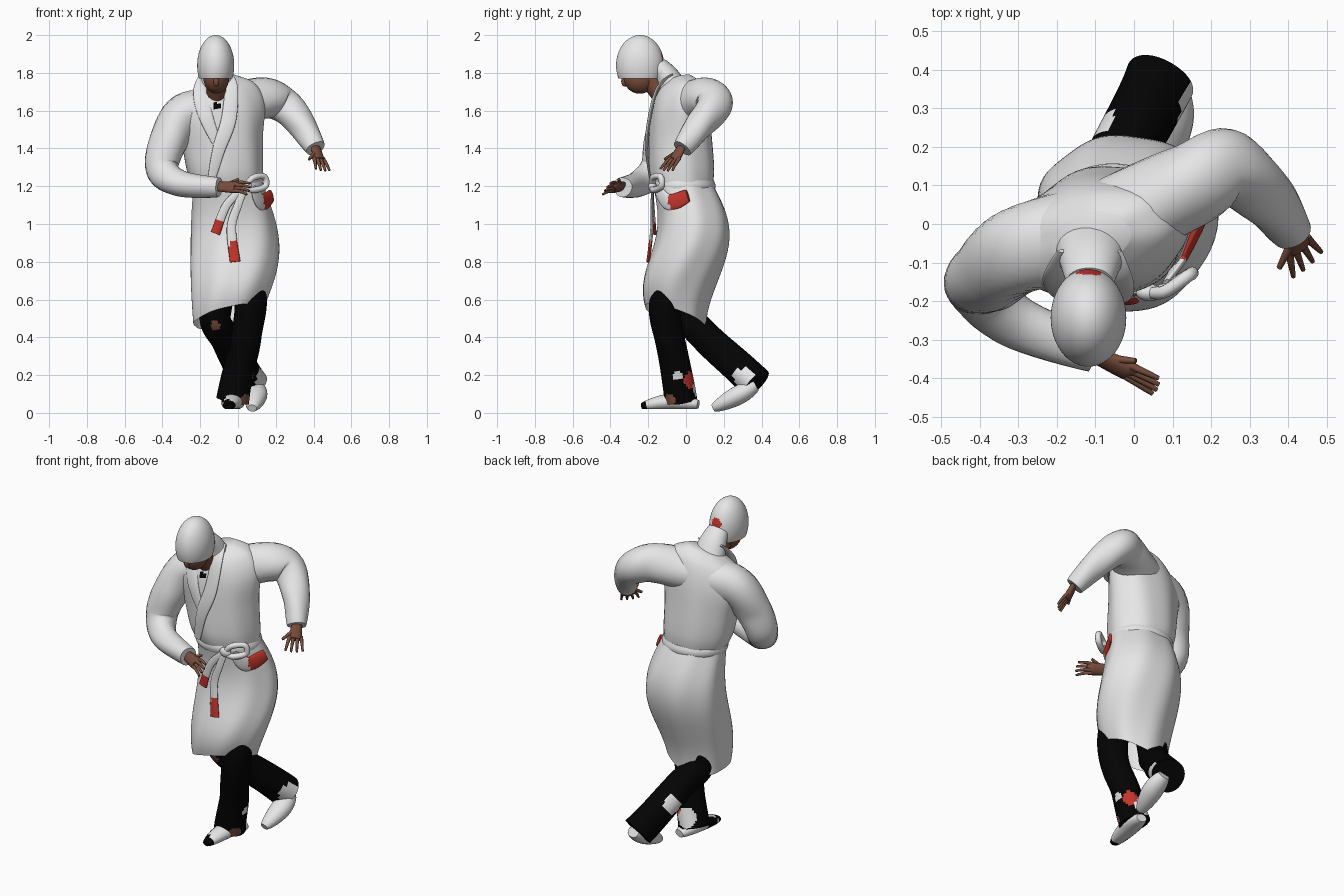
import bpy
from math import sin, cos, pi
from mathutils import Vector

if "Cube" in bpy.data.objects:
    bpy.data.objects.remove(bpy.data.objects["Cube"])


def material(name, color):
    m = bpy.data.materials.new(name)
    m.use_nodes = True
    m.diffuse_color = (*color, 1)
    shader = m.node_tree.nodes["Principled BSDF"]
    shader.inputs["Base Color"].default_value = (*color, 1)
    shader.inputs["Roughness"].default_value = .8
    return m


MATERIALS = [material("white_cloth", (.8, .8, .81)),
             material("black_cloth", (.001, .001, .001)),
             material("brown_skin", (.19, .075, .045)),
             material("red_trim", (.55, .035, .025))]
WHITE, BLACK, SKIN, RED = range(len(MATERIALS))
FORWARD, UP = Vector((0, 1, 0)), Vector((0, 0, 1))


def smooth_path(keys, steps):
    """Catmull-Rom interpolation of tuples of any length."""
    result = []
    last = len(keys) - 1
    for i in range(last):
        near = [keys[min(max(i + k, 0), last)] for k in (-1, 0, 1, 2)]
        for s in range(steps):
            t = s / steps
            result.append([b + t / 2 * (c - a + t * (2 * a - 5 * b + 4 * c - d
                           + t * (3 * (b - c) + d - a))) for a, b, c, d in zip(*near)])
    return result + [list(keys[last])]


def skin(name, rings, color, patches=(), floor=0, open_end=False):
    """Join rings into a smooth surface; each patch is a colour, a centre and a reach."""
    n = len(rings[0])
    verts = [(p[0], p[1], max(p[2], floor)) for ring in rings for p in ring]
    faces = [(a * n + b, a * n + (b + 1) % n, (a + 1) * n + (b + 1) % n, (a + 1) * n + b)
             for a in range(len(rings) - 1) for b in range(n)]
    faces.append(tuple(reversed(range(n))))
    if not open_end:
        faces.append(tuple(range(len(verts) - n, len(verts))))
    mesh = bpy.data.meshes.new(name)
    mesh.from_pydata(verts, [], faces)
    for m in MATERIALS:
        mesh.materials.append(m)
    for face in mesh.polygons:
        face.material_index = color
        for patch_color, center, reach in patches:
            if (face.center - Vector(center)).length < reach:
                face.material_index = patch_color
    part = bpy.data.objects.new(name, mesh)
    bpy.context.collection.objects.link(part)
    bpy.ops.object.select_all(action="DESELECT")
    part.select_set(True)
    bpy.context.view_layer.objects.active = part
    bpy.ops.object.mode_set(mode="EDIT")
    bpy.ops.mesh.select_all(action="SELECT")
    bpy.ops.mesh.normals_make_consistent(inside=False)
    bpy.ops.object.mode_set(mode="OBJECT")
    bpy.ops.object.shade_smooth_by_angle(angle=1)


def ellipse(center, width, depth, lean=(0, 0), fold=0, phase=0, turn=0, n=72):
    """Level ring that may lean, turn and carry cloth folds."""
    ring = []
    for j in range(n):
        a = 2 * pi * j / n
        k = 1 + fold * sin(7 * a + phase)
        u, v = k * width * cos(a), k * depth * sin(a)
        x, y = u * cos(turn) - v * sin(turn), u * sin(turn) + v * cos(turn)
        ring.append(Vector(center) + Vector((x, y, lean[0] * x + lean[1] * y)))
    return ring


def dome(name, center, size, color, low=-1.5, patches=()):
    """Ellipsoid, cut off below the angle low."""
    rings = []
    for i in range(31):
        a = low + (1.55 - low) * i / 30
        rings.append(ellipse(Vector(center) + UP * size[2] * sin(a),
                             size[0] * cos(a), size[1] * cos(a)))
    skin(name, rings, color, patches)


def tube(name, path, start, end, color, bulge=0, flat=1, normal=FORWARD, fold=0,
         n=24, steps=8, **options):
    """Tube with radius from start to end, flattened along normal."""
    points = [Vector(p) for p in smooth_path(path, steps)]
    last = len(points) - 1
    rings = []
    for i, p in enumerate(points):
        along = (points[min(i + 1, last)] - points[max(i - 1, 0)]).normalized()
        u = (normal - along * normal.dot(along)).normalized()
        v = along.cross(u)
        t = i / last
        radius = start + (end - start) * t + bulge * sin(pi * t)
        ring = []
        for j in range(n):
            a = 2 * pi * j / n
            r = radius * (1 + fold * sin(3 * a + t * 15))
            ring.append(p + u * (r * flat * cos(a)) + v * (r * sin(a)))
        rings.append(ring)
    skin(name, rings, color, **options)


# Robe: turned, leaning shoulders over a swelling skirt with a slanted hem
rings = []
profile = smooth_path([(1.18, .18, .15), (1.28, .2, .17), (1.44, .215, .165),
                       (1.6, .24, .15), (1.7, .2, .12), (1.76, .1, .07)], 8)
for i, (z, width, depth) in enumerate(profile):
    t = i / (len(profile) - 1)
    shift = sin(pi * t / 2)
    rings.append(ellipse((-.05 - .06 * shift, -.01 - .03 * shift, z), width, depth,
                         (t / 4, t / 5), .014, i / 8, t / 3))
skin("robe_top", rings, WHITE, [(SKIN, (-.115, -.16, 1.72), .06), (BLACK, (-.115, -.2, 1.63), .03)])

rings = []
for i in range(31):
    t = i / 30
    swell = sin(pi * t)
    center = (.03 * swell - .05, .05 * sin(5 * t) - .01, 1.2 - .69 * t)
    slant = t * t
    rings.append(ellipse(center, .185 + .05 * swell, .16 + .035 * swell,
                         (.22 * slant, -.33 * slant), .018, i / 9))
skin("robe_skirt", rings, WHITE, open_end=True)

skin("belt", [ellipse((-.055, -.01, 1.2 + .03 * s), .192 - .01 * s * s, .167 - .01 * s * s)
              for s in (-1, -.5, 0, .5, 1)], WHITE)

# Lapels, neck and collar
tube("left_lapel", [(-.05, -.07, 1.79), (-.035, -.15, 1.72), (-.05, -.195, 1.55),
                    (-.1, -.208, 1.4), (-.14, -.19, 1.24)], .02, .02, WHITE, bulge=.02, flat=.25)
tube("right_lapel", [(-.18, -.07, 1.79), (-.2, -.14, 1.7), (-.17, -.19, 1.57),
                     (-.11, -.2, 1.42)], .02, .02, WHITE, bulge=.02, flat=.25)
tube("neck", [(-.115, -.1, 1.64), (-.115, -.2, 1.78)], .05, .055, SKIN)
tube("collar_back", [(-.11, -.06, 1.7), (-.112, -.1, 1.78), (-.115, -.15, 1.84)],
     .1, .06, WHITE, flat=.8)

# Head: bowed face under a close cap
dome("face", (-.115, -.245, 1.775), (.068, .085, .085), SKIN)
dome("nose", (-.115, -.325, 1.755), (.015, .018, .028), SKIN)
dome("head_cap", (-.118, -.243, 1.84), (.098, .127, .16), WHITE, low=-.45,
     patches=[(RED, (-.115, -.12, 1.885), .033)])

# Sleeves
tube("left_sleeve", [(-.05, 0, 1.62), (.14, .1, 1.665), (.24, .15, 1.63), (.34, .07, 1.52),
                     (.41, -.02, 1.4)], .12, .053, WHITE, bulge=.008, fold=.03)
tube("right_sleeve", [(-.1, -.02, 1.6), (-.28, -.06, 1.58), (-.365, -.12, 1.44),
                      (-.4, -.16, 1.29), (-.31, -.25, 1.215), (-.1, -.335, 1.195)],
     .125, .052, WHITE, bulge=.006, fold=.03, normal=Vector((.3, .8, .5)))


# Hands: palm, four spread fingers and a thumb
def hand(side, wrist, knuckle, tip, across):
    wrist, knuckle, tip, across = map(Vector, (wrist, knuckle, tip, across))
    normal = across.cross(tip - wrist).normalized()
    middle = wrist.lerp(knuckle, .4)
    tube(side + "_palm", [wrist, knuckle, knuckle.lerp(tip, .15)], .025, .027, SKIN,
         bulge=.01, flat=.55, normal=normal, n=12)
    for finger, place in zip(("index", "middle", "ring", "little"), (-.5, -.17, .17, .5)):
        base = knuckle + across * place
        end = knuckle.lerp(tip, 1 - abs(place) / 5) + across * place * 1.6
        joint = base.lerp(end, .5) + UP * .006
        tube(f"{side}_{finger}_finger", [base, joint, end], .012, .006, SKIN,
             normal=normal, n=8, steps=3)
    thumb_tip = knuckle.lerp(tip, .2) - across * 1.2
    tube(side + "_thumb", [middle, middle.lerp(thumb_tip, .5), thumb_tip], .014, .007, SKIN,
         normal=normal, n=8, steps=3)


hand("left", (.41, -.02, 1.415), (.425, -.055, 1.35), (.452, -.11, 1.28), (.045, .04, -.005))
hand("right", (-.12, -.33, 1.2), (-.025, -.375, 1.195), (.065, -.425, 1.185), (-.01, -.025, -.037))

# Belt bow, hanging tails and red flap
knot = (.04, -.178, 1.2)
tube("bow_loop", [knot, (.08, -.175, 1.245), (.14, -.135, 1.25), (.145, -.13, 1.2),
                  (.08, -.17, 1.18), knot], .017, .017, WHITE, n=10)
dome("bow_knot", knot, (.035, .022, .028), WHITE)
tube("long_tail", [knot, (0, -.18, 1.1), (-.035, -.18, .98), (-.015, -.2, .8)],
     .018, .028, WHITE, flat=.35, patches=[(RED, (-.015, -.195, .82), .08)])
tube("short_tail", [knot, (-.06, -.175, 1.1), (-.12, -.165, .95)], .018, .026, WHITE,
     flat=.35, patches=[(RED, (-.12, -.165, .96), .075)])
tube("bow_flap", [(.08, -.155, 1.19), (.125, -.09, 1.115), (.178, .01, 1.15)], .02, .034, WHITE,
     bulge=.016, flat=.3, normal=Vector((.75, -.65, 0)), patches=[(RED, (.16, -.02, 1.13), .08)])

# Crossed trousers with worn patches
tube("left_trouser", [(.05, -.07, .72), (.065, -.11, .56), (.045, -.09, .4), (.01, -.055, .25),
                      (-.03, -.03, .065)], .095, .088, BLACK, bulge=-.012, fold=.03, n=48, steps=14,
     patches=[(WHITE, (.055, -.045, .2), .035), (WHITE, (-.03, .05, .14), .06),
              (RED, (.045, .02, .175), .042), (SKIN, (.03, -.08, .07), .035)])
tube("right_trouser", [(-.1, .02, .66), (-.12, .02, .5), (-.055, .135, .375), (.065, .37, .155)],
     .088, .092, BLACK, bulge=-.008, fold=.03, n=48, steps=14,
     patches=[(WHITE, (.15, .3, .17), .075), (WHITE, (-.07, .24, .31), .055),
              (SKIN, (-.12, -.06, .455), .028)])

# Shoes: left flat on the ground, right raised on its toe
tube("left_shoe", [(0, .065, .045), (-.03, -.08, .06), (-.05, -.235, .035)], .03, .022, WHITE,
     bulge=.03, flat=.75, normal=UP, floor=.02,
     patches=[(BLACK, (-.06, -.24, .04), .05), (BLACK, (-.11, -.14, .05), .06)])
tube("right_shoe", [(.095, .37, .145), (.095, .27, .09), (.075, .145, .025)], .035, .024, WHITE,
     bulge=.03, flat=.85, normal=UP)
